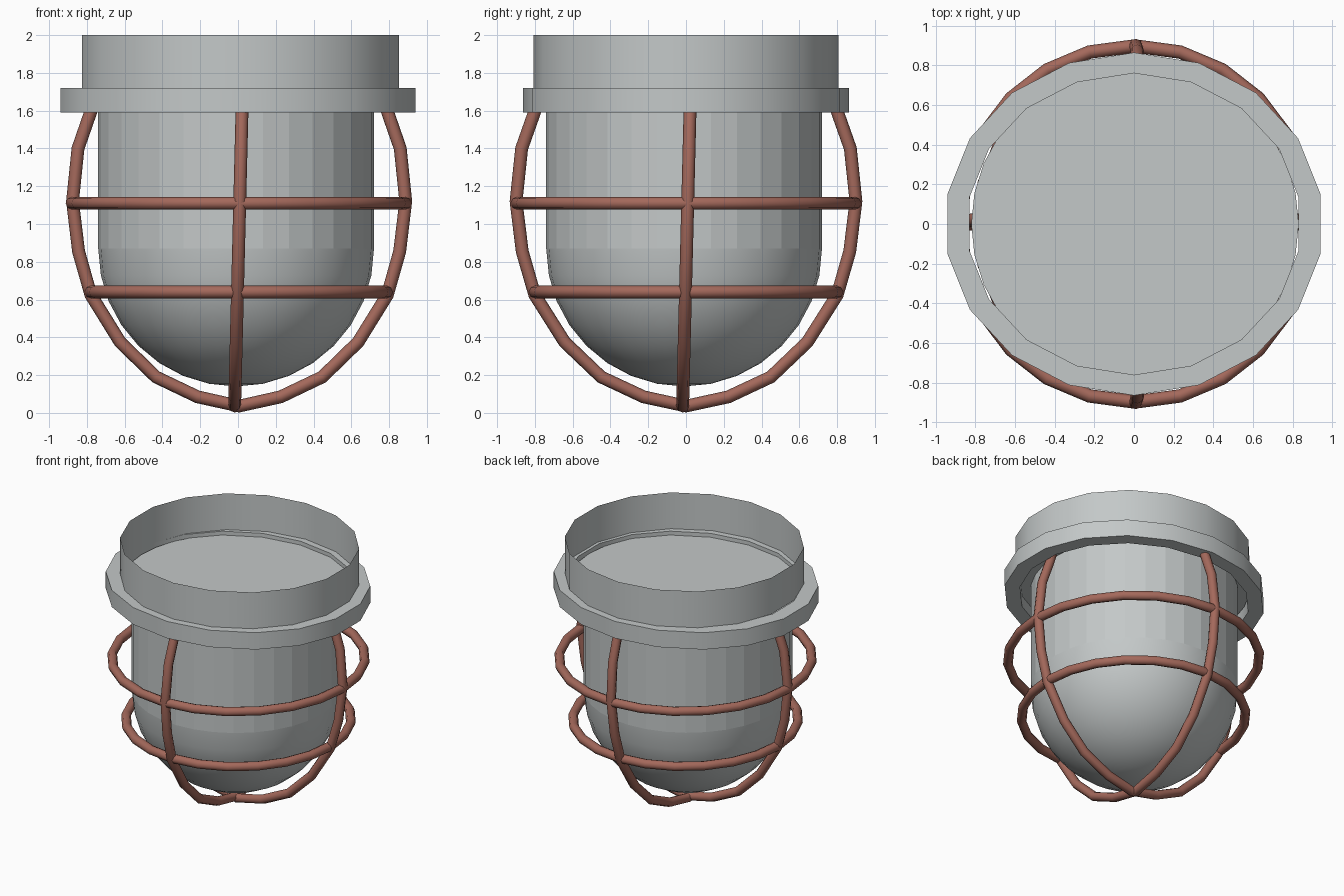
import bpy, bmesh, math
from mathutils import Vector

if "Cube" in bpy.data.objects:
    bpy.data.objects.remove(bpy.data.objects["Cube"])


def material(name, rgb):
    m = bpy.data.materials.new(name)
    m.diffuse_color = (*rgb, 1)
    m.use_nodes = True
    m.node_tree.nodes["Principled BSDF"].inputs["Base Color"].default_value = m.diffuse_color
    return m


GREY = material("pale_grey", (0.55, 0.58, 0.58))
RUST = material("rust_red", (0.37, 0.14, 0.105))


def finish(name, bm, mat, smooth=lambda f: True, fix=True):
    if fix:
        bmesh.ops.recalc_face_normals(bm, faces=bm.faces)
    for f in bm.faces:
        f.smooth = smooth(f)
    me = bpy.data.meshes.new(name)
    bm.to_mesh(me)
    bm.free()
    me.materials.append(mat)
    ob = bpy.data.objects.new(name, me)
    bpy.context.collection.objects.link(ob)
    bpy.ops.object.select_all(action='DESELECT')
    bpy.context.view_layer.objects.active = ob
    ob.select_set(True)
    return ob


def lathe(bm, profile, n, start=0.0, cx=0.0, cy=0.0, closed=False):
    """Elliptical lathe: profile rows are (x radius, y radius, z)."""
    rings = []
    for a, b, z in profile:
        if a == 0:
            rings.append([bm.verts.new((cx, cy, z))] * n)
            continue
        ts = [start + 2 * math.pi * i / n for i in range(n)]
        rings.append([bm.verts.new((cx + a * math.cos(t), cy + b * math.sin(t), z)) for t in ts])
    pairs = list(zip(rings, rings[1:]))
    if closed:
        pairs.append((rings[-1], rings[0]))
    for r, s in pairs:
        for i in range(n):
            j = (i + 1) % n
            vs = list(dict.fromkeys((r[i], r[j], s[j], s[i])))
            bm.faces.new(vs)


def tube(name, pts, radius, closed, up, sides=8):
    """Round rod along a planar path; up is the plane's normal."""
    bm = bmesh.new()
    n = len(pts)
    rings = []
    for i, p in enumerate(pts):
        a = pts[(i - 1) % n] if closed or i > 0 else p
        b = pts[(i + 1) % n] if closed or i < n - 1 else p
        t = (b - a).normalized()
        u = (up - t * up.dot(t)).normalized()
        v = t.cross(u)
        rings.append([bm.verts.new(p + radius * (u * math.cos(w) + v * math.sin(w)))
                      for w in [2 * math.pi * k / sides for k in range(sides)]])
    for i in range(n if closed else n - 1):
        r, s = rings[i], rings[(i + 1) % n]
        for k in range(sides):
            m = (k + 1) % sides
            bm.faces.new((r[k], r[m], s[m], s[k]))
    if not closed:
        bm.faces.new(rings[0])
        bm.faces.new(rings[-1])
    return finish(name, bm, RUST)


Q = math.pi / 2

# Open upper collar, a thin wall standing on the flange
bm = bmesh.new()
lathe(bm, [(0.852, 0.807, 1.72), (0.852, 0.807, 2.0)], 18, Q, cx=0.014)
finish("upper_collar", bm, GREY)
bpy.ops.object.shade_smooth_by_angle(angle=math.radians(30))

# Flange ring
bm = bmesh.new()
lathe(bm, [(0.955, 0.864, 1.59), (0.955, 0.864, 1.72),
           (0.843, 0.76, 1.72), (0.843, 0.76, 1.59)], 18, Q, closed=True)
finish("flange", bm, GREY)
bpy.ops.object.shade_smooth_by_angle(angle=math.radians(30))

# Disc closing the lamp inside the collar
bm = bmesh.new()
lathe(bm, [(0, 0, 1.69), (0.825, 0.80, 1.69), (0.825, 0.80, 1.675), (0, 0, 1.675)], 32, cx=0.005)
finish("inner_disc", bm, GREY, lambda f: False)

# Glass: straight cylinder with a hemispherical bottom
R, ZC = 0.73, 0.87
dome = [(R * math.cos(t), R * math.cos(t), ZC - R * math.sin(t))
        for t in [Q * i / 8 for i in range(8)]]
bm = bmesh.new()
lathe(bm, [(R, R, 1.685)] + dome + [(0, 0, ZC - R)], 32, cx=-0.01, cy=-0.01)
finish("glass", bm, GREY, lambda f: f.calc_center_median().z < ZC)

# Cage: two U-shaped rods crossing under the dome
half = [(0.765, 1.66), (0.787, 1.59), (0.853, 1.40), (0.882, 1.12), (0.85, 0.855),
        (0.785, 0.625), (0.63, 0.375), (0.44, 0.19), (0.22, 0.085)]
outline = half + [(0, 0.036)] + [(-r, z) for r, z in reversed(half)]
ROD = 0.034


def skew(z):
    return (z - 0.75) * 0.025


tube("cage_rod_side", [Vector((r + 0.006, skew(z), z)) for r, z in outline],
     ROD, False, Vector((0, 1, 0)))
tube("cage_rod_front", [Vector((skew(z), r * 1.02, z)) for r, z in outline],
     ROD, False, Vector((1, 0, 0)))

# Cage: two horizontal hoops
for label, a, b, z in (("upper", 0.882, 0.897, 1.11), ("lower", 0.785, 0.80, 0.64)):
    pts = [Vector((0.004 + a * math.cos(t), b * math.sin(t), z))
           for t in [2 * math.pi * i / 24 for i in range(24)]]
    tube("cage_hoop_" + label, pts, ROD, True, Vector((0, 0, 1)))
